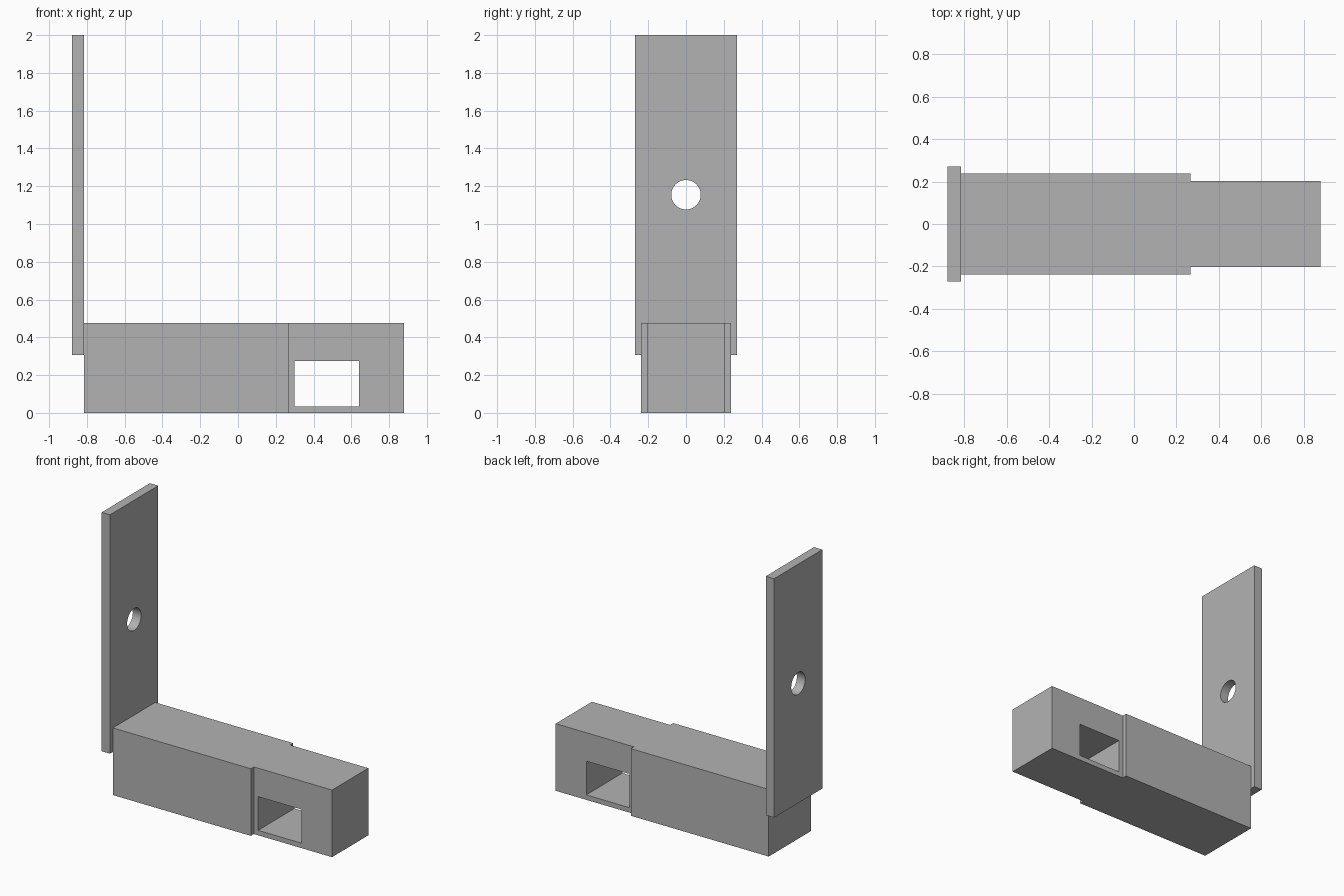
import bpy, bmesh, math
from mathutils import Matrix, Vector

cube = bpy.data.objects.get("Cube")
if cube:
    bpy.data.objects.remove(cube, do_unlink=True)

# One plain grey for everything
grey = bpy.data.materials.new("plain grey")
grey.use_nodes = True
GREY = (0.45, 0.45, 0.45, 1)
grey.diffuse_color = GREY
grey.node_tree.nodes["Principled BSDF"].inputs["Base Color"].default_value = GREY


def add_object(name, bm):
    bmesh.ops.recalc_face_normals(bm, faces=bm.faces)
    mesh = bpy.data.meshes.new(name)
    bm.to_mesh(mesh)
    bm.free()
    mesh.materials.append(grey)
    obj = bpy.data.objects.new(name, mesh)
    bpy.context.collection.objects.link(obj)
    return obj


def box(name, x, y, z):
    """Box from (min, max) pairs."""
    bm = bmesh.new()
    centre = Vector([sum(r) / 2 for r in (x, y, z)])
    size = [r[1] - r[0] for r in (x, y, z)]
    bmesh.ops.create_cube(bm, size=1, matrix=Matrix.Translation(centre) @ Matrix.Diagonal((*size, 1)))
    return add_object(name, bm)


def cut(target, cutter):
    mod = target.modifiers.new("cut", "BOOLEAN")
    mod.operation = "DIFFERENCE"
    mod.solver = "EXACT"
    mod.object = cutter
    bpy.ops.object.select_all(action="DESELECT")
    bpy.context.view_layer.objects.active = target
    target.select_set(True)
    bpy.ops.object.modifier_apply(modifier=mod.name)
    bpy.data.objects.remove(cutter, do_unlink=True)
    bpy.ops.object.shade_smooth_by_angle(angle=math.radians(30))


# Stepped arm: wide body narrowing to a tongue, extruded from its plan outline
half = [(-0.815, 0.237), (0.267, 0.237), (0.267, 0.203), (0.88, 0.203)]
outline = half + [(x, -y) for x, y in reversed(half)]
bm = bmesh.new()
face = bm.faces.new([bm.verts.new((x, y, 0)) for x, y in outline])
top = bmesh.ops.extrude_face_region(bm, geom=[face])["geom"]
bmesh.ops.translate(bm, vec=(0, 0, 0.476), verts=[v for v in top if isinstance(v, bmesh.types.BMVert)])
arm = add_object("arm", bm)

# Rectangular slot through the tongue
cut(arm, box("slot_cutter", (0.30, 0.64), (-1, 1), (0.035, 0.274)))

# Upright plate with a round hole
plate = box("upright_plate", (-0.88, -0.815), (-0.27, 0.27), (0.306, 2))
bm = bmesh.new()
bmesh.ops.create_cone(bm, cap_ends=True, segments=48, radius1=0.078, radius2=0.078, depth=0.4,
                      matrix=Matrix.Translation((-0.85, 0, 1.155)) @ Matrix.Rotation(math.pi / 2, 4, "Y"))
cut(plate, add_object("hole_cutter", bm))
